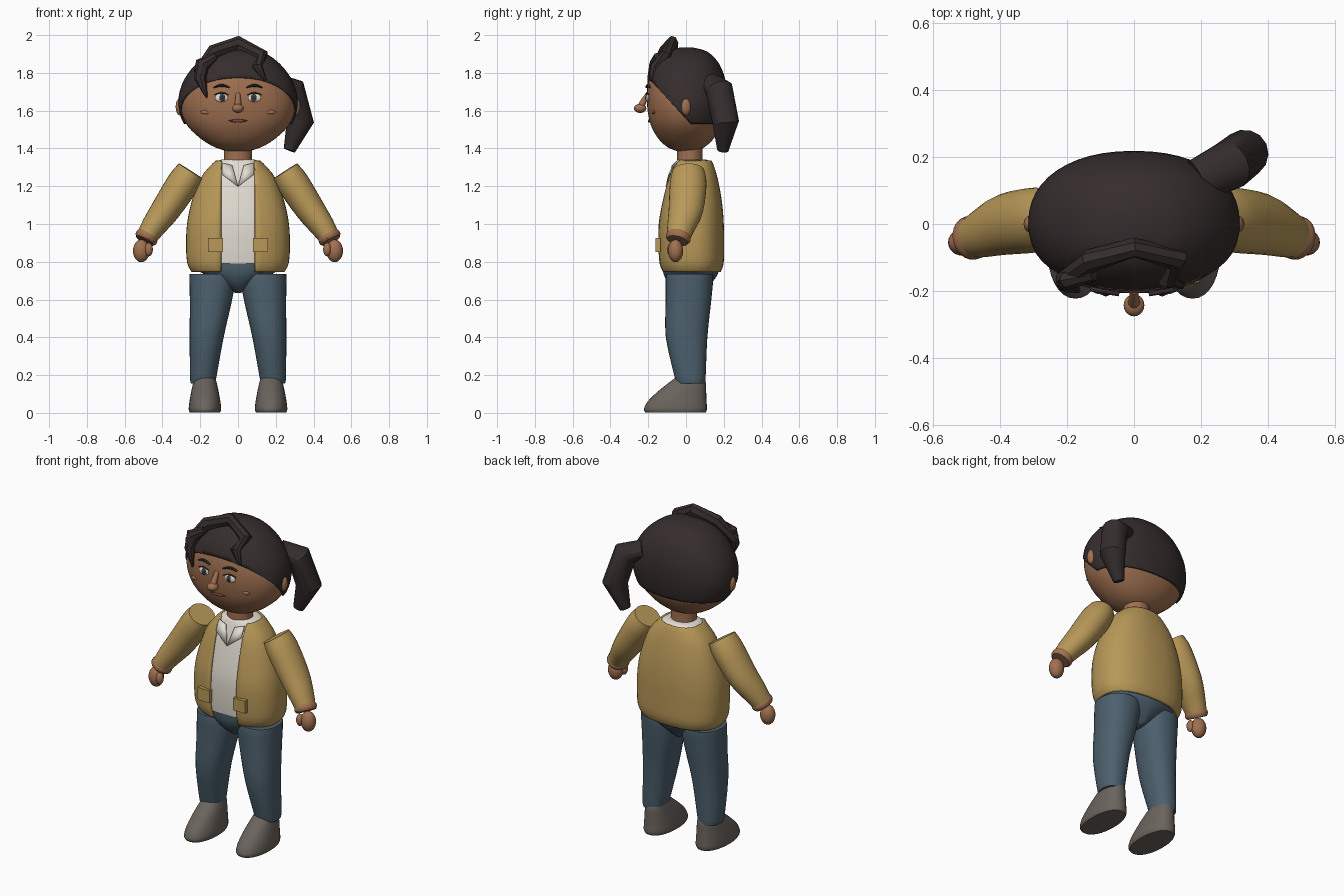
import bpy, bmesh, math
from mathutils import Vector
from mathutils.bvhtree import BVHTree

if "Cube" in bpy.data.objects:
    bpy.data.objects.remove(bpy.data.objects["Cube"])


def material(name, r, g, b):
    m = bpy.data.materials.new(name)
    lin = [((c / 255 + 0.055) / 1.055) ** 2.4 for c in (r, g, b)]
    m.diffuse_color = (*lin, 1)
    m.use_nodes = True
    m.node_tree.nodes["Principled BSDF"].inputs["Base Color"].default_value = m.diffuse_color
    return m


SKIN = material("skin brown", 160, 112, 80)
HAIR = material("dark hair", 54, 45, 45)
GOLD = material("jacket gold", 184, 152, 88)
WHITE = material("shirt white", 226, 221, 210)
DENIM = material("denim blue", 76, 96, 109)
SHOE = material("shoe grey", 106, 99, 93)
LIP = material("lip brown", 118, 66, 54)
IRIS = material("iris slate", 62, 68, 74)


def finish(name, bm, mat, angle=40):
    bmesh.ops.recalc_face_normals(bm, faces=bm.faces)
    me = bpy.data.meshes.new(name)
    bm.to_mesh(me)
    bm.free()
    me.materials.append(mat)
    me.shade_smooth()
    me.set_sharp_from_angle(angle=math.radians(angle))
    ob = bpy.data.objects.new(name, me)
    bpy.context.collection.objects.link(ob)
    return ob


def smooth_rows(rows, steps):
    """Catmull-Rom interpolation of number rows."""
    out = []
    for i in range(len(rows) - 1):
        a, b = rows[max(i - 1, 0)], rows[i]
        c, d = rows[i + 1], rows[min(i + 2, len(rows) - 1)]
        for k in range(steps):
            t = k / steps
            out.append([0.5 * (2 * q + (r - p) * t + (2 * p - 5 * q + 4 * r - s) * t * t
                               + (3 * q - p - 3 * r + s) * t ** 3) for p, q, r, s in zip(a, b, c, d)])
    return out + [list(rows[-1])]


def skin_rings(rings, caps=True):
    bm = bmesh.new()
    vs = [[bm.verts.new(p) for p in ring] for ring in rings]
    n = len(vs[0])
    for a, b in zip(vs, vs[1:]):
        for i in range(n):
            bm.faces.new((a[i], a[(i + 1) % n], b[(i + 1) % n], b[i]))
    if caps:
        bm.faces.new(vs[0])
        bm.faces.new(vs[-1])
    return bm


def loft(rows, n=40, power=2.0, steps=3, caps=True):
    """Stacked rings; each row is z, cx, cy, rx, ry."""
    rings = []
    for z, cx, cy, rx, ry in smooth_rows(rows, steps):
        ring = []
        for i in range(n):
            c, s = math.cos(math.tau * i / n), math.sin(math.tau * i / n)
            ring.append((cx + rx * math.copysign(abs(c) ** (2 / power), c),
                         cy + ry * math.copysign(abs(s) ** (2 / power), s), z))
        rings.append(ring)
    return skin_rings(rings, caps)


def tube(rows, ref, n=16, steps=1):
    """Sweep along points; each row is x, y, z, radius across, radius along ref."""
    rows = smooth_rows(rows, steps)
    pts = [Vector(r[:3]) for r in rows]
    rings = []
    for i, p in enumerate(pts):
        t = (pts[min(i + 1, len(pts) - 1)] - pts[max(i - 1, 0)]).normalized()
        u = t.cross(Vector(ref)).normalized()
        v = u.cross(t)
        rings.append([p + u * rows[i][3] * math.cos(math.tau * k / n)
                      + v * rows[i][4] * math.sin(math.tau * k / n) for k in range(n)])
    return skin_rings(rings)


def ball(name, loc, size, mat, seg=20):
    bm = bmesh.new()
    bmesh.ops.create_uvsphere(bm, u_segments=seg, v_segments=seg // 2 + 2, radius=1)
    bmesh.ops.scale(bm, vec=size, verts=bm.verts)
    bmesh.ops.translate(bm, vec=loc, verts=bm.verts)
    return finish(name, bm, mat)


def thicken(ob, t):
    mod = ob.modifiers.new("thickness", "SOLIDIFY")
    mod.thickness, mod.offset = t, -1


# head
HEAD = [(1.382, 0, 0, .04, .035), (1.405, 0, 0, .12, .095), (1.45, 0, 0, .195, .145),
        (1.52, 0, 0, .268, .185), (1.60, 0, 0, .302, .203), (1.68, 0, 0, .303, .207),
        (1.76, 0, 0, .275, .197), (1.84, 0, 0, .213, .165), (1.90, 0, 0, .125, .105),
        (1.922, 0, 0, .03, .025)]
head = finish("head", loft(HEAD, 48, 2.2), SKIN)
tree = BVHTree.FromPolygons([v.co for v in head.data.vertices],
                            [p.vertices[:] for p in head.data.polygons])


def on_face(x, z, out=0.0):
    return Vector((x, tree.ray_cast(Vector((x, -1, z)), Vector((0, 1, 0)))[0].y - out, z))


# hair cap, cut along the nape and the slanted hairline
bm = loft([(1.65 + (z - 1.65) * 1.05, x, y + .003, rx * 1.03 + .001, ry * 1.035 + .001)
           for z, x, y, rx, ry in HEAD], 48, 2.2)
for co, no in (((0, 0, 1.53), (0, 0, 1)), ((0, -.2, 1.775), (0, 1.09, 1))):
    bmesh.ops.bisect_plane(bm, geom=bm.verts[:] + bm.edges[:] + bm.faces[:],
                           plane_co=co, plane_no=no, clear_inner=True)
thicken(finish("hair_cap", bm, HAIR), .012)

# angular fringe strands and ponytail
finish("fringe_strand", tube([(-.21, -.17, 1.80, .03, .03), (-.13, -.11, 1.91, .04, .035),
                              (0, -.07, 1.955, .042, .03), (.125, -.105, 1.885, .042, .035),
                              (.10, -.165, 1.83, .03, .03), (.145, -.185, 1.76, .008, .01)],
                             (0, 1, .2), 8), HAIR, 30)
finish("side_strand", tube([(-.12, -.15, 1.89, .02, .02), (-.19, -.165, 1.845, .04, .03),
                            (-.20, -.18, 1.77, .032, .025), (-.165, -.20, 1.67, .005, .006)],
                           (0, 1, .2), 8), HAIR, 30)
finish("ponytail", tube([(.19, .13, 1.75, .05, .065), (.285, .175, 1.715, .07, .075),
                         (.33, .21, 1.54, .072, .072), (.272, .195, 1.39, .032, .03)],
                        (-.4, .9, 0), 14), HAIR, 30)

# nose and mouth
finish("nose_bridge", tube([(0, -.20, 1.69, .012, .012), (0, -.225, 1.65, .016, .016),
                            (0, -.24, 1.615, .02, .02)], (0, 1, 0), 12), SKIN)
ball("nose_tip", (0, -.243, 1.612), (.031, .033, .024), SKIN)
finish("mouth", tube([(*on_face(x, 1.545 + abs(x) * .05), .001 + h, .008)
                      for x, h in ((-.05, 0), (-.025, .006), (0, .008), (.025, .006), (.05, 0))],
                     (0, 1, 0), 10, 3), LIP)

# paired face parts
for s, side in ((-1, "right"), (1, "left")):
    ball(f"eye_{side}", on_face(s * .087, 1.668), (.036, .010, .023), WHITE)
    ball(f"iris_{side}", on_face(s * .084, 1.668, .006), (.016, .007, .020), IRIS)
    ball(f"pupil_{side}", on_face(s * .084, 1.668, .011), (.008, .004, .010), HAIR, 12)
    for part, z0, w, r in (("lash", 1.683, .038, .004), ("brow", 1.722, .042, .008)):
        rows = [(*on_face(s * .087 + k * w, z0 + .011 * (1 - k * k), .006), r * (1.1 - abs(k) * .7), r)
                for k in (-1, -.5, 0, .5, 1)]
        finish(f"{part}_{side}", tube(rows, (0, 1, 0), 8, 2), HAIR)
    ball(f"cheek_{side}", on_face(s * .172, 1.592), (.026, .008, .011), SKIN)
    ball(f"ear_{side}", (s * .308, 0, 1.62), (.022, .026, .045), SKIN)

# neck
finish("neck", loft([(1.28, 0, .02, .078, .07), (1.36, 0, .02, .074, .068),
                     (1.44, 0, .02, .08, .07)], 28), SKIN)

# jacket shell with an open front, over a shirt
TORSO = [(.745, 0, .028, .245, .155), (.79, 0, .027, .268, .172), (.88, 0, .025, .275, .176),
         (1.0, 0, .025, .27, .175), (1.12, 0, .03, .245, .16), (1.24, 0, .033, .20, .135),
         (1.31, 0, .035, .145, .112), (1.335, 0, .035, .118, .10)]
bm = loft(TORSO, 48, 2.4, 3, False)
for x in (-.09, .09):
    bmesh.ops.bisect_plane(bm, geom=bm.verts[:] + bm.edges[:] + bm.faces[:],
                           plane_co=(x, 0, 0), plane_no=(1, 0, 0))
bmesh.ops.delete(bm, geom=[f for f in bm.faces if abs(f.calc_center_median().x) < .09
                           and f.calc_center_median().y < 0], context="FACES")
thicken(finish("jacket", bm, GOLD), .018)
shirt = [(z, x, y, rx - .014, ry - .014) for z, x, y, rx, ry in TORSO[1:]]
finish("shirt", loft(shirt + [(1.342, 0, .03, .08, .07)], 48, 2.4), WHITE)

# hips
finish("hips", loft([(.635, 0, .02, .015, .06), (.68, 0, .02, .09, .11), (.74, 0, .025, .19, .145),
                     (.80, 0, .025, .24, .15)], 36), DENIM)

for s, side in ((-1, "right"), (1, "left")):
    # shirt collar flap
    bm = bmesh.new()
    for x, y, z in ((0, -.108, 1.20), (.085, -.093, 1.265), (.085, -.062, 1.325), (.03, -.075, 1.31)):
        bm.verts.new((s * x, y, z))
    bm.faces.new(bm.verts[:])
    thicken(finish(f"collar_{side}", bm, WHITE), .006)

    # jacket pocket
    bm = bmesh.new()
    bmesh.ops.create_cube(bm, size=1)
    bmesh.ops.scale(bm, vec=(.08, .025, .075), verts=bm.verts)
    bmesh.ops.translate(bm, vec=(s * .12, -.148, .888), verts=bm.verts)
    finish(f"pocket_{side}", bm, GOLD)

    # sleeve, cuff and hand
    finish(f"sleeve_{side}", tube([(s * .25, .012, 1.28, .075, .085), (s * .292, .012, 1.215, .085, .097),
                                   (s * .38, .0, 1.08, .078, .092), (s * .445, -.025, .99, .066, .075),
                                   (s * .487, -.042, .925, .054, .06)], (0, 1, 0), 28, 3), GOLD)
    finish(f"cuff_{side}", tube([(s * .474, -.037, .945, .056, .060), (s * .481, -.04, .934, .062, .066),
                                 (s * .488, -.042, .922, .062, .066), (s * .494, -.045, .911, .052, .056)],
                                (0, 1, 0), 28), SKIN)
    ball(f"hand_{side}", (s * .512, -.055, .858), (.044, .04, .060), SKIN)
    ball(f"thumb_{side}", (s * .472, -.078, .865), (.022, .022, .036), SKIN, 14)

    # trouser leg
    finish(f"leg_{side}", loft([(.155, s * .185, .025, .064, .075), (.19, s * .184, .022, .070, .082),
                                (.40, s * .166, .003, .090, .110), (.58, s * .145, .012, .110, .120),
                                (.70, s * .135, .018, .122, .126), (.735, s * .135, .02, .121, .124)],
                               32, 2.2), DENIM)

    # shoe
    finish(f"shoe_{side}", loft([(.002, s * .175, -.055, .080, .160), (.02, s * .175, -.056, .086, .167),
                                 (.06, s * .175, -.047, .082, .156), (.11, s * .175, -.023, .073, .130),
                                 (.16, s * .175, .007, .062, .098), (.19, s * .175, .022, .052, .072),
                                 (.20, s * .175, .03, .04, .055)], 32, 2.2), SHOE)
